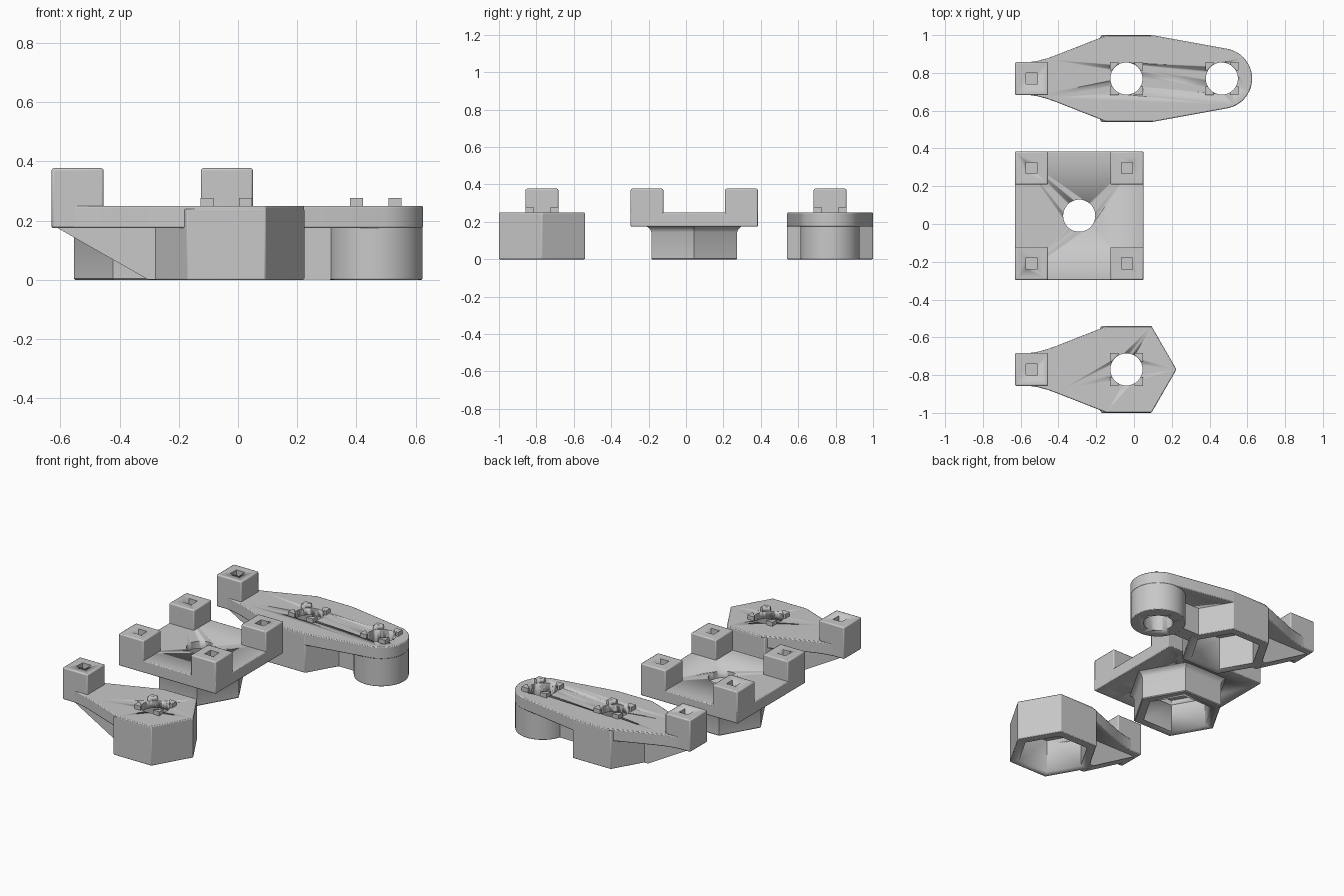
import bpy, bmesh, math

cube = bpy.data.objects.get("Cube")
if cube:
    bpy.data.objects.remove(cube, do_unlink=True)

grey = bpy.data.materials.new("light_grey")
grey.use_nodes = True
grey.diffuse_color = (0.58, 0.58, 0.58, 1)
grey.node_tree.nodes["Principled BSDF"].inputs["Base Color"].default_value = (0.58, 0.58, 0.58, 1)

TOP, SHELF, POST_TOP = 0.25, 0.175, 0.377
HEX, CAVITY, HOLE, POST = 0.265, 0.207, 0.085, 0.175


def ring(cx, cy, r, n):
    return [(cx + r * math.cos(2 * math.pi * i / n), cy + r * math.sin(2 * math.pi * i / n)) for i in range(n)]


def rect(cx, cy, w, d):
    return [(cx + sx * w / 2, cy + sy * d / 2) for sx, sy in ((-1, -1), (1, -1), (1, 1), (-1, 1))]


def loft(name, layers, cutters=(), bevel=0.0):
    """Solid through a list of equal-length 3D loops, bevelled and then cut."""
    bm = bmesh.new()
    loops = [[bm.verts.new(p) for p in layer] for layer in layers]
    n = len(loops[0])
    for a, b in zip(loops, loops[1:]):
        for i in range(n):
            j = (i + 1) % n
            bm.faces.new((a[i], a[j], b[j], b[i]))
    bm.faces.new(loops[0][::-1])
    bm.faces.new(loops[-1])
    bmesh.ops.recalc_face_normals(bm, faces=bm.faces)
    mesh = bpy.data.meshes.new(name)
    bm.to_mesh(mesh)
    bm.free()
    mesh.materials.append(grey)
    ob = bpy.data.objects.new(name, mesh)
    bpy.context.collection.objects.link(ob)
    if bevel:
        mod = ob.modifiers.new("soft_edges", 'BEVEL')
        mod.width, mod.segments, mod.limit_method = bevel, 2, 'ANGLE'
        mod.angle_limit = math.radians(30)
    for c in cutters:
        mod = ob.modifiers.new("cut", 'BOOLEAN')
        mod.operation, mod.object, mod.solver = 'DIFFERENCE', c, 'EXACT'
    bpy.ops.object.select_all(action='DESELECT')
    ob.select_set(True)
    bpy.context.view_layer.objects.active = ob
    bpy.ops.object.shade_smooth_by_angle(angle=math.radians(30))
    return ob


def prism(name, outline, z0, z1, cutters=(), bevel=0.0):
    return loft(name, [[(x, y, z) for x, y in outline] for z in (z0, z1)], cutters, bevel)


def cutter(name, outline, z0, z1):
    ob = prism(name, outline, z0, z1)
    ob.hide_render = True
    ob.hide_viewport = True
    ob.display_type = 'WIRE'
    return ob


def post(name, cx, cy):
    socket = cutter(name + "_socket_cutter", rect(cx, cy, 0.06, 0.06), 0.3, 0.5)
    prism(name, rect(cx, cy, POST, POST), SHELF, POST_TOP, [socket], 0.007)


def clips(name, cx, cy, hole):
    # four small corner clips around a round hole
    for i, (sx, sy) in enumerate(((-1, -1), (1, -1), (1, 1), (-1, 1))):
        prism(f"{name}_clip_{i + 1}", rect(cx + sx * 0.065, cy + sy * 0.065, 0.044, 0.044),
              TOP - 0.005, 0.276, [hole])


def bore(name, cx, cy):
    return cutter(name + "_hole_cutter", ring(cx, cy, HOLE, 48), -0.1, 0.6)


def hollow(name, cx, cy):
    return cutter(name + "_cavity_cutter", ring(cx, cy, CAVITY, 6), -0.1, 0.205)


def arm_piece(name, cy, right_half):
    """Hexagonal hub with a tapered arm; right_half is the upper outline right of the hub."""
    cx = -0.04
    hole, cavity = bore(name, cx, cy), hollow(name, cx, cy)
    # tapered top plate, upper half mirrored to the lower half
    half = right_half + [(-0.145, 0.229), (-0.41, 0.125), (-0.46, 0.107), (-0.51, 0.094), (-0.56, 0.086), (-0.6, 0.084)]
    lower = [(x, -y) for x, y in reversed(half) if y > 0.001]
    outline = [(x, cy + y) for x, y in half + lower]
    holes = [hole, cavity]
    if name == "long":
        holes.append(bore("long_end", 0.465, cy))
    prism(name + "_top_plate", outline, SHELF, TOP, holes, 0.005)
    # hub below the plate
    prism(name + "_hex_hub", ring(cx, cy, HEX, 6), 0, TOP - 0.01, [cavity, hole], 0.004)
    # sloped rib under the arm
    side = [(-0.61, SHELF), (-0.305, 0.001), (-0.262, 0.001), (-0.262, 0.19), (-0.61, 0.19)]
    loft(name + "_arm_rib", [[(x, cy + s * 0.045, z) for x, z in side] for s in (-1, 1)])
    post(name + "_arm_post", -0.542, cy)
    clips(name + "_hub", cx, cy, hole)
    return holes


# short piece with one arm
arm_piece("short", -0.77, [(HEX - 0.04, 0), (0.0925, 0.229)])

# long piece with an arm and a round end
END, R = 0.465, 0.16
arc = [(END + R * math.cos(math.radians(a)), R * math.sin(math.radians(a))) for a in range(0, 81, 5)]
cuts = arm_piece("long", 0.77, arc + [(0.1, 0.229)])
end_hole = cuts[-1]
prism("long_round_end", ring(END, 0.77, R - 0.002, 64), 0, TOP - 0.01, [end_hole], 0.004)
prism("long_end_web", rect(0.26, 0.77, 0.15, 0.09), 0.001, 0.19)
clips("long_end", END, 0.77, end_hole)

# square piece with four posts
CX, CY, SIDE = -0.29, 0.044, 0.68
hole, cavity = bore("square", CX, CY), hollow("square", CX, CY)
prism("square_plate", rect(CX, CY, SIDE, SIDE), SHELF, TOP, [hole, cavity], 0.005)
# hub flaring out where it meets the plate
steps = [(HEX - 0.005, 0), (HEX, 0.005), (HEX, 0.145), (HEX + 0.006, 0.158), (HEX + 0.016, 0.168), (HEX + 0.035, 0.18)]
loft("square_hex_hub", [[(x, y, z) for x, y in ring(CX, CY, r, 6)] for r, z in steps], [cavity, hole])
off = (SIDE - POST) / 2
for fx, sx in (("right", -1), ("left", 1)):
    for fy, sy in (("front", -1), ("back", 1)):
        post(f"square_{fy}_{fx}_post", CX + sx * off, CY + sy * off)
